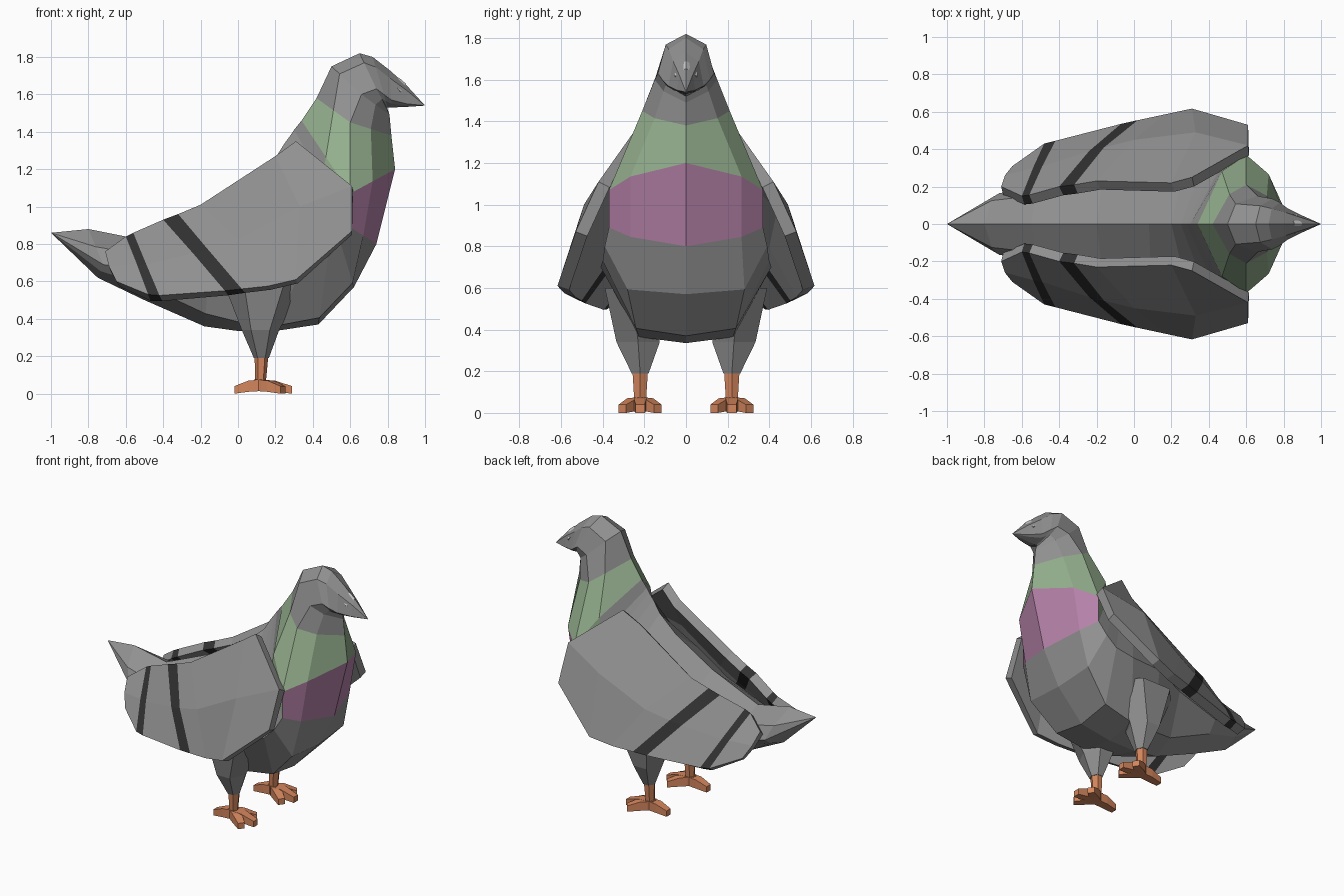
import bpy, bmesh, math
from mathutils import Vector as V

if "Cube" in bpy.data.objects:
    bpy.data.objects.remove(bpy.data.objects["Cube"])


def mat(name, r, g, b):
    m = bpy.data.materials.new(name)
    m.diffuse_color = (r, g, b, 1)
    m.use_nodes = True
    m.node_tree.nodes["Principled BSDF"].inputs["Base Color"].default_value = m.diffuse_color
    return m


GREEN = mat("green", .30, .43, .27)
PURPLE = mat("purple", .46, .22, .39)
BLACK = mat("black", .03, .03, .03)
ORANGE = mat("orange", .66, .24, .11)
PALE = mat("pale", .85, .85, .85)
GREY = mat("grey", .28, .28, .28)


def finish(bm, name, mats, mirror=False, thick=0):
    me = bpy.data.meshes.new(name)
    bm.to_mesh(me)
    bm.free()
    for m in mats:
        me.materials.append(m)
    ob = bpy.data.objects.new(name, me)
    bpy.context.collection.objects.link(ob)
    if thick:
        s = ob.modifiers.new("Thickness", 'SOLIDIFY')
        s.thickness, s.offset = thick, -1
    if mirror:
        m = ob.modifiers.new("Mirror", 'MIRROR')
        m.use_axis = (False, True, False)
    return ob


def loft(name, rings, mats, pick=lambda i, k: 0, mirror=False):
    """Skin closed rings of equal point count and cap the ends."""
    bm = bmesh.new()
    rows = [[bm.verts.new(p) for p in r] for r in rings]
    n = len(rows[0])
    for i in range(len(rows) - 1):
        for k in range(n):
            a, b = rows[i], rows[i + 1]
            f = bm.faces.new((a[k], a[(k + 1) % n], b[(k + 1) % n], b[k]))
            f.material_index = pick(i, k)
    bm.faces.new(rows[0])
    bm.faces.new(rows[-1])
    bmesh.ops.remove_doubles(bm, verts=bm.verts, dist=.0005)
    bmesh.ops.recalc_face_normals(bm, faces=bm.faces)
    return finish(bm, name, mats, mirror)


# Body, neck, head and beak: back x,z / side x,z / belly x,z / half width
stations = [
    (-1, .86, -1, .86, -1, .86, 0),
    (-.80, .88, -.72, .69, -.75, .62, .165),
    (-.55, .83, -.50, .66, -.50, .50, .20),
    (-.20, .98, -.15, .70, -.18, .36, .27),
    (.08, 1.15, .10, .72, .00, .335, .37),
    (.20, 1.26, .35, .70, .20, .335, .41),
    (.25, 1.34, .48, .73, .43, .37, .40),
    (.28, 1.38, .55, .80, .62, .57, .39),
    (.30, 1.41, .60, .89, .74, .80, .37),
    (.34, 1.46, .60, 1.07, .84, 1.20, .37),
    (.42, 1.58, .60, 1.45, .82, 1.38, .21),
    (.50, 1.75, .66, 1.60, .81, 1.49, .15),
    (.65, 1.82, .74, 1.63, .80, 1.52, .135),
    (.72, 1.80, .78, 1.60, .80, 1.53, .115),
    (.81, 1.73, .82, 1.57, .82, 1.53, .085),
    (.90, 1.65, .90, 1.55, .90, 1.533, .045),
    (1, 1.54, 1, 1.54, 1, 1.54, 0),
]
# Boxier lower cross-section at the belly: station -> (drop, width factor)
boxy = {3: (.8, .55), 4: (.88, .55), 5: (.92, .55), 6: (.9, .6), 7: (.9, .72)}


def body_ring(i, s):
    t, m, b = V((s[0], 0, s[1])), V((s[2], 0, s[3])), V((s[4], 0, s[5]))
    w = V((0, s[6], 0))
    drop, lw = boxy.get(i, (.5, .72))
    u, uw = (t.lerp(m, .27), .72) if i > 10 else (t.lerp(m, .5), .76)
    l = m.lerp(b, drop)
    return [t, u + w * uw, m + w, l + w * lw, b, l - w * lw, m - w, u - w * uw]


def plumage(i, k):
    if i == 9:
        return 2
    if i == 8:
        return 1 if 2 <= k <= 5 else 2 if k in (1, 6) else 0
    return 0


loft("body", [body_ring(i, s) for i, s in enumerate(stations)], [GREY, PURPLE, GREEN], plumage)

# Pale patches above the beak
bm = bmesh.new()
bm.faces.new([bm.verts.new(p) for p in
              ((.90, 0, 1.655), (.86, 0, 1.69), (.83, .052, 1.66), (.87, .055, 1.615))])
bmesh.ops.recalc_face_normals(bm, faces=bm.faces)
finish(bm, "beak_patch", [PALE], mirror=True, thick=.012)

# Wings: columns of upper edge, middle and lower edge, rear to front
columns = [
    ((-.71, .20, .76), (-.69, .26, .68), (-.65, .31, .60)),
    ((-.60, .15, .84), (-.54, .30, .69), (-.48, .43, .53)),
    ((-.56, .155, .86), (-.49, .31, .69), (-.42, .445, .525)),
    ((-.40, .20, .93), (-.24, .39, .75), (-.07, .535, .55)),
    ((-.32, .21, .96), (-.16, .41, .77), (.02, .555, .56)),
    ((-.20, .23, 1.01), (.00, .45, .82), (.16, .585, .575)),
    ((.20, .22, 1.27), (.33, .49, 1.00), (.31, .617, .61)),
    ((.31, .25, 1.35), (.61, .42, 1.11), (.61, .53, .87)),
]
bm = bmesh.new()
grid = [[bm.verts.new(p) for p in c] for c in columns]
for i in range(len(grid) - 1):
    for j in range(2):
        a, b = grid[i], grid[i + 1]
        f = bm.faces.new((a[j], b[j], b[j + 1], a[j + 1]))
        f.material_index = 1 if i in (1, 3) else 0
finish(bm, "wing", [GREY, BLACK], mirror=True, thick=.06)


# Legs: tapered feathered thigh and bare shank
def oval(x, y, z, rx, ry, n=6):
    return [V((x + rx * math.cos(math.tau * k / n), y + ry * math.sin(math.tau * k / n), z))
            for k in range(n)]


loft("thigh", [oval(.14, .26, .60, .22, .15), oval(.12, .23, .34, .10, .12),
               oval(.125, .22, .19, .04, .047)], [GREY], mirror=True)
loft("shank", [oval(.125, .22, .19, .036, .042), oval(.12, .22, .05, .028, .032)],
     [ORANGE], mirror=True)


# Feet: three front toes and one hind toe
def toe_ring(c, side, z, h, w):
    lo, hi = V((0, 0, z)), V((0, 0, h))
    return [c - side * w + lo, c + side * w + lo, c + side * w + hi, c - side * w + hi]


root = V((.12, .22, 0))
for name, dx, dy in (("middle_toe", .17, 0), ("outer_toe", .12, .085),
                     ("inner_toe", .12, -.085), ("hind_toe", -.14, 0)):
    d = V((dx, dy, 0))
    side = V((-dy, dx, 0)).normalized()
    loft(name, [toe_ring(root - d * .15, side, .015, .075, .03),
                toe_ring(root + d * .45, side, .01, .07, .03),
                toe_ring(root + d, side, 0, .04, .022)], [ORANGE], mirror=True)
